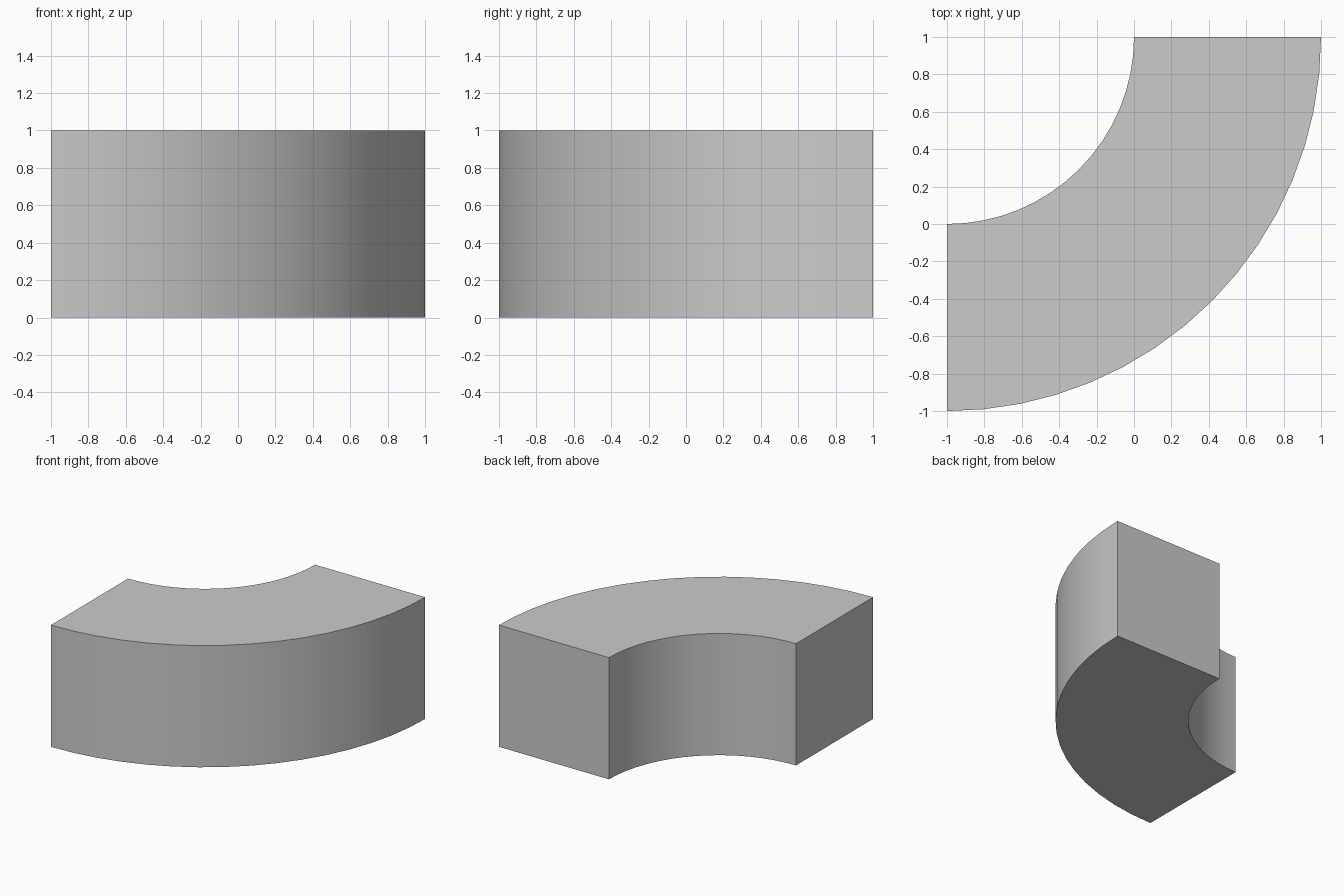
import bpy, bmesh
from math import cos, sin, pi

if "Cube" in bpy.data.objects:
    bpy.data.objects.remove(bpy.data.objects["Cube"])

SEGMENTS = 16
INNER, OUTER, HEIGHT = 1.0, 2.0, 1.0
CENTRE = (-1.0, 1.0)


def arc(radius):
    """Quarter arc from the -y direction round to +x."""
    angles = [-pi / 2 + pi / 2 * i / SEGMENTS for i in range(SEGMENTS + 1)]
    return [(CENTRE[0] + radius * cos(a), CENTRE[1] + radius * sin(a), 0) for a in angles]


# Quarter-ring block: flat profile extruded upwards
bm = bmesh.new()
outline = arc(OUTER) + arc(INNER)[::-1]
base = bm.faces.new([bm.verts.new(p) for p in outline])
top = bmesh.ops.extrude_face_region(bm, geom=[base], use_keep_orig=True)
top_verts = [g for g in top["geom"] if isinstance(g, bmesh.types.BMVert)]
bmesh.ops.translate(bm, verts=top_verts, vec=(0, 0, HEIGHT))
bmesh.ops.recalc_face_normals(bm, faces=bm.faces)

mesh = bpy.data.meshes.new("curved_block")
bm.to_mesh(mesh)
bm.free()
block = bpy.data.objects.new("curved_block", mesh)
bpy.context.collection.objects.link(block)

# Smooth curved walls, sharp rims and ends
bpy.context.view_layer.objects.active = block
block.select_set(True)
bpy.ops.object.shade_smooth_by_angle()
